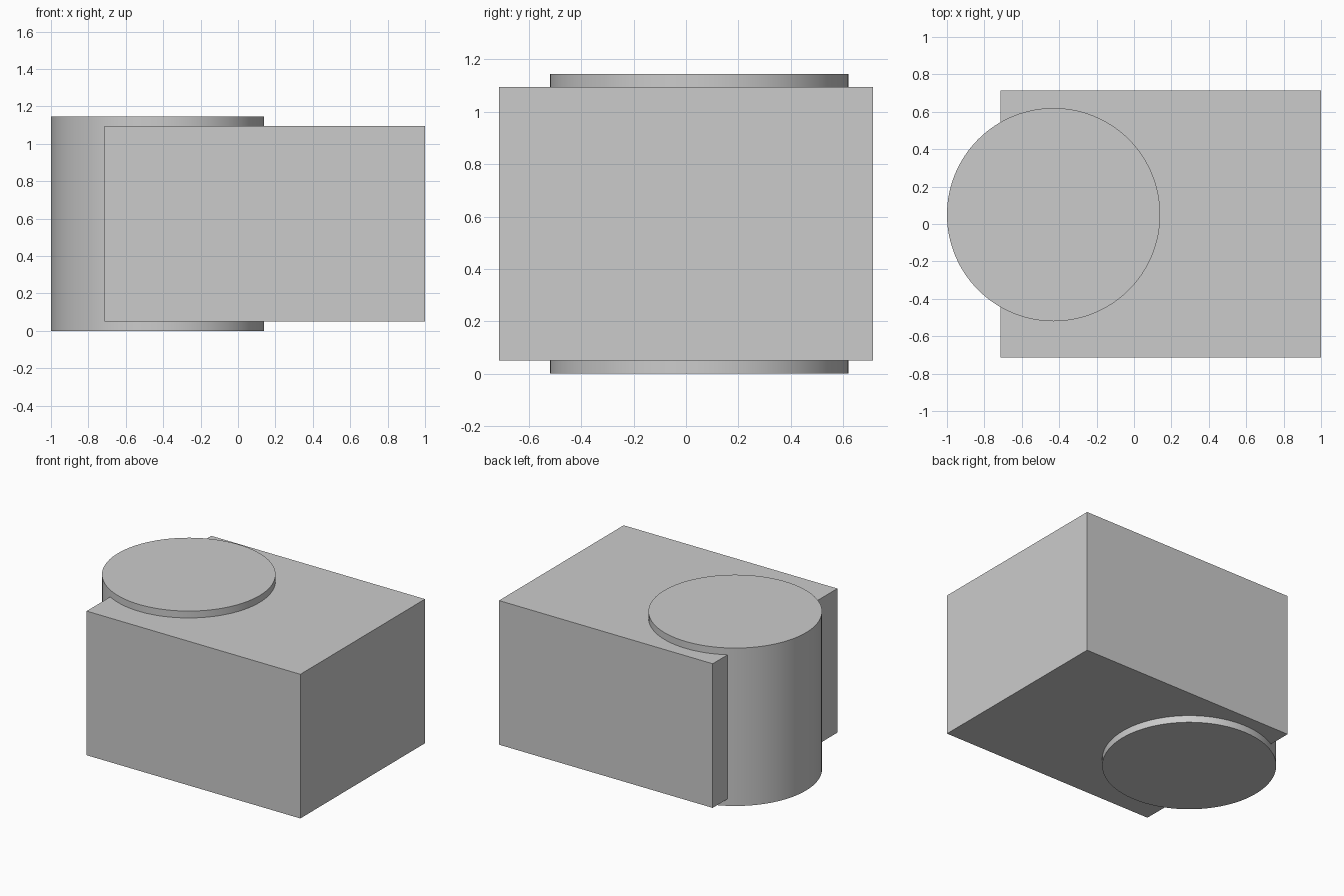
import bpy
import math

cube = bpy.data.objects.get("Cube")
if cube:
    bpy.data.objects.remove(cube, do_unlink=True)

# One plain grey for the whole model
grey = bpy.data.materials.new("light_grey")
grey.use_nodes = True
colour = (0.6, 0.6, 0.6, 1)
grey.diffuse_color = colour
grey.node_tree.nodes["Principled BSDF"].inputs["Base Color"].default_value = colour

HEIGHT = 1.145   # full height of the drum
LIP = 0.05       # how far the drum stands out above and below the block


def finish(name):
    obj = bpy.context.object
    obj.name = obj.data.name = name
    obj.data.materials.append(grey)
    return obj


# Rectangular block
bpy.ops.mesh.primitive_cube_add(size=1, location=(0.143, 0, HEIGHT / 2))
block = finish("block")
block.scale = (1.714, 1.428, HEIGHT - 2 * LIP)
bpy.ops.object.transform_apply(location=False, rotation=False, scale=True)

# Upright drum set into the block's right side
bpy.ops.mesh.primitive_cylinder_add(vertices=128, radius=0.57, depth=HEIGHT,
                                    location=(-0.43, 0.05, HEIGHT / 2))
finish("drum")
bpy.ops.object.shade_smooth_by_angle(angle=math.radians(30))
